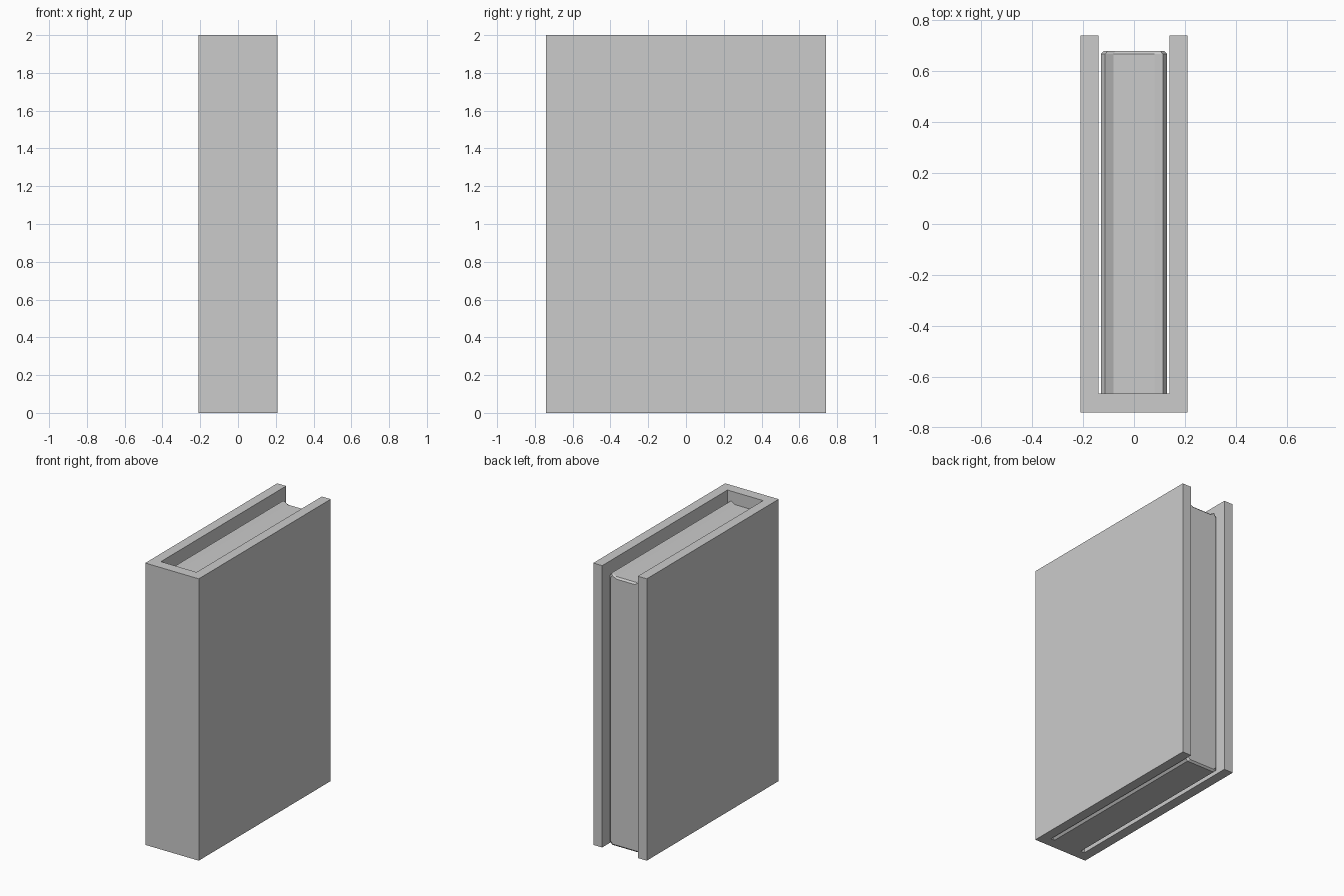
import bpy, bmesh

if "Cube" in bpy.data.objects:
    bpy.data.objects.remove(bpy.data.objects["Cube"])


def loft(name, rings):
    """Skin a list of matching closed rings and cap both ends."""
    bm = bmesh.new()
    loops = [[bm.verts.new(p) for p in ring] for ring in rings]
    for a, b in zip(loops, loops[1:]):
        for i in range(len(a)):
            j = (i + 1) % len(a)
            bm.faces.new((a[i], a[j], b[j], b[i]))
    bm.faces.new(loops[0][::-1])
    bm.faces.new(loops[-1])
    bmesh.ops.recalc_face_normals(bm, faces=bm.faces)
    mesh = bpy.data.meshes.new(name)
    bm.to_mesh(mesh)
    bm.free()
    obj = bpy.data.objects.new(name, mesh)
    bpy.context.collection.objects.link(obj)
    return obj


# Cover: U-shaped plan (spine at the front, two boards) raised to full height
half = [(0.21, -0.74), (0.21, 0.74), (0.14, 0.74), (0.14, -0.665)]
plan = half + [(-x, y) for x, y in reversed(half)]
loft("book_cover", [[(x, y, z) for x, y in plan] for z in (0, 2)])

# Page block: chamfered section with a shallow dip between two top ridges
side = [(0.11, 0.0), (0.13, 0.02), (0.13, 1.905), (0.113, 1.93), (0.08, 1.912)]
section = side + [(-x, z) for x, z in reversed(side)]


def page_ring(y, inset):
    sx, sz = 1 - inset / 0.13, 1 - inset / 0.96
    return [(x * sx, y, 0.96 + (z - 0.96) * sz) for x, z in section]


loft("page_block", [page_ring(-0.665, 0), page_ring(0.668, 0), page_ring(0.68, 0.012)])
